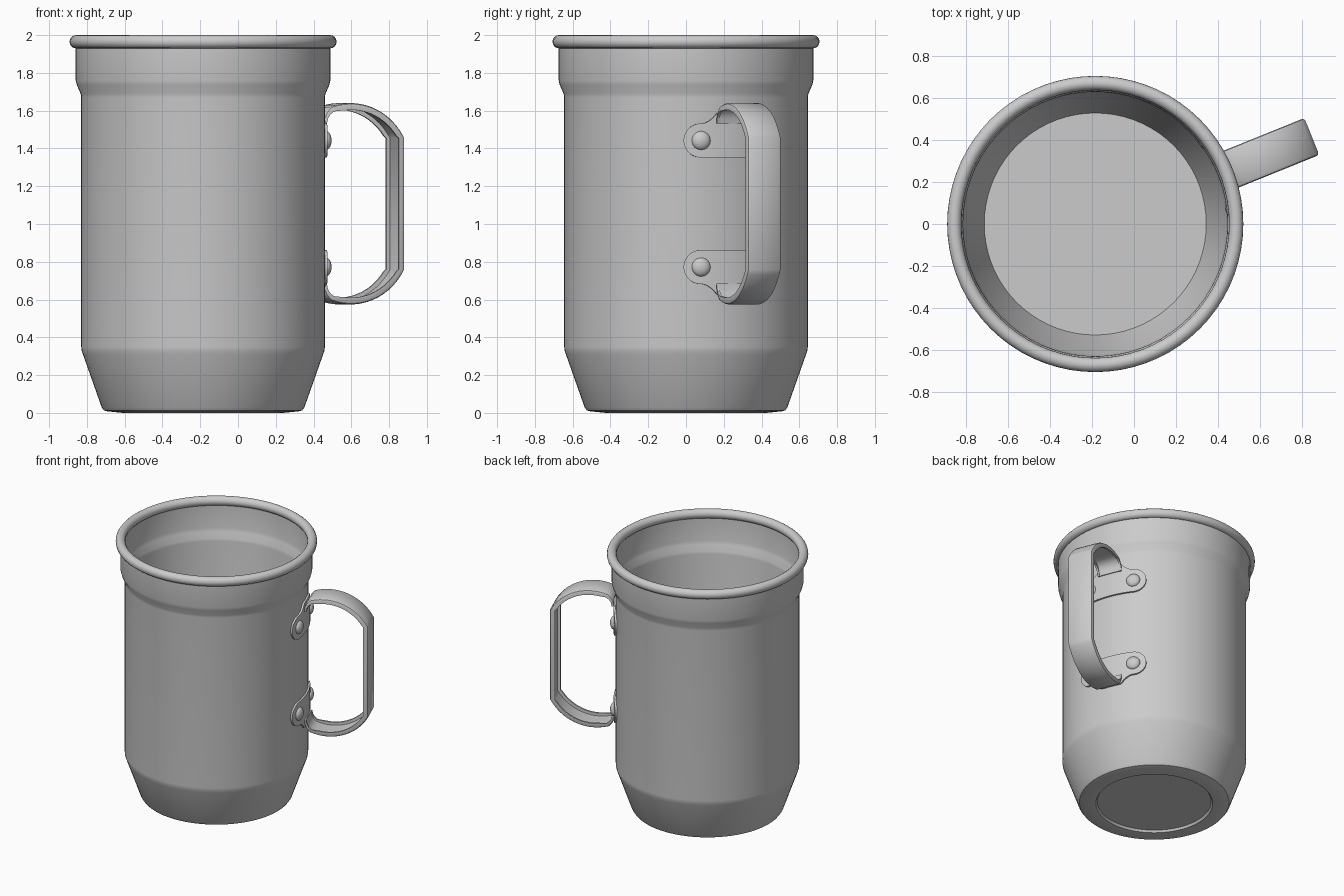
import bpy, bmesh
from math import sin, cos, pi, radians, sqrt
from mathutils import Vector, Matrix

if "Cube" in bpy.data.objects:
    bpy.data.objects.remove(bpy.data.objects["Cube"])

CX = -0.185            # cup axis
ANG = radians(22)      # handle direction
ZM = 1.107             # handle mid height
BODY_R = 0.645


def finish(bm, name, angle=35):
    bmesh.ops.remove_doubles(bm, verts=bm.verts, dist=1e-5)
    bmesh.ops.recalc_face_normals(bm, faces=bm.faces)
    me = bpy.data.meshes.new(name)
    bm.to_mesh(me)
    bm.free()
    ob = bpy.data.objects.new(name, me)
    bpy.context.collection.objects.link(ob)
    bpy.ops.object.select_all(action='DESELECT')
    ob.select_set(True)
    bpy.context.view_layer.objects.active = ob
    bpy.ops.object.shade_smooth_by_angle(angle=radians(angle))
    return ob


def polar(r, a, z):
    return Vector((CX + r * cos(a), r * sin(a), z))


def lathe(name, profile, n=72, closed=False):
    bm = bmesh.new()
    rings = [[bm.verts.new(polar(r, 2 * pi * i / n, z)) for i in range(n)] if r > 0
             else [bm.verts.new((CX, 0, z))] * n for r, z in profile]
    pairs = list(zip(rings, rings[1:]))
    if closed:
        pairs.append((rings[-1], rings[0]))
    for a, b in pairs:
        for i in range(n):
            j = (i + 1) % n
            bm.faces.new(list(dict.fromkeys((a[i], a[j], b[j], b[i]))))
    return finish(bm, name)


# Thin-walled cup: outside from the recessed base up, then back down the inside
outer = [(0, 0.018), (0.40, 0.018), (0.41, 0.002), (0.425, 0.0), (0.505, 0.008),
         (0.525, 0.013), (0.537, 0.03), (0.636, 0.31), (0.643, 0.33), (BODY_R, 0.35),
         (BODY_R, 1.67), (0.648, 1.69), (0.668, 1.735), (0.674, 1.76), (0.675, 1.95)]
inner = [(0.66, 1.95), (0.659, 1.76), (0.653, 1.735), (0.634, 1.69), (0.631, 1.67),
         (0.631, 0.35), (0.622, 0.31), (0.53, 0.035), (0, 0.035)]
lathe("cup_body", outer + inner)

# Rolled rim
lathe("rolled_rim", [(0.673 + 0.034 * cos(2 * pi * k / 16), 1.965 + 0.035 * sin(2 * pi * k / 16))
                     for k in range(16)], closed=True)

# Handle strap: channel section swept along an arched path, mirrored top to bottom
half = [(0.652, 1.53), (0.656, 1.565), (0.668, 1.592)]
half += [(0.81 + 0.344 * cos(radians(t)), 1.296 + 0.344 * sin(radians(t)))
         for t in [110 - 82.5 * k / 14 for k in range(15)]]
path = half + [(r, 2 * ZM - z) for r, z in reversed(half)]


def section(depth):
    w, t = 0.095, 0.014
    side = [(w - t, depth), (w, depth), (w, 0.014), (w - 0.004, 0.005), (w - 0.013, 0.0)]
    back = [(w - t, t)]
    return (side + [(-u, v) for u, v in reversed(side)]
            + [(-u, v) for u, v in back] + back)


bm = bmesh.new()
rings = []
last = len(path) - 1
for i, (r, z) in enumerate(path):
    p0, p1 = path[max(i - 1, 0)], path[min(i + 1, last)]
    t = Vector((p1[0] - p0[0], p1[1] - p0[1])).normalized()
    inward = Vector((t.y, -t.x))
    depth = 0.016 + 0.02 * min(1, min(i, last - i) / 5)
    ring = []
    for u, v in section(depth):
        base = polar(r + inward.x * v, ANG, z + inward.y * v)
        ring.append(bm.verts.new(base + Vector((-sin(ANG), cos(ANG), 0)) * u))
    rings.append(ring)
n = len(rings[0])
for a, b in zip(rings, rings[1:]):
    for k in range(n):
        bm.faces.new((a[k], a[(k + 1) % n], b[(k + 1) % n], b[k]))
bm.faces.new(rings[0])
bm.faces.new(rings[-1])
finish(bm, "handle_strap")


# Curved mounting lugs with rounded ears, wrapped around the cup
def lug(name, zc, sgn):
    ear, off, m = 0.09, 0.17, 48
    bm = bmesh.new()
    cols = []
    for i in range(m + 1):
        s = -(ear + off) * cos(pi * i / m)
        d = max(0, abs(s) - off)
        h = sqrt(max(ear * ear - d * d, 0))
        k = min(1, max(0, (0.17 - abs(s)) / 0.09))
        top = h + 0.06 * k * k
        col = []
        for rad in (BODY_R - 0.004, BODY_R + 0.014):
            for zz in (-h, top):
                col.append(bm.verts.new(polar(rad, ANG + s / BODY_R, zc + sgn * zz)))
        cols.append(col)
    for a, b in zip(cols, cols[1:]):
        for p, q in ((0, 1), (1, 3), (3, 2), (2, 0)):
            bm.faces.new((a[p], a[q], b[q], b[p]))
    finish(bm, name)


# Domed rivets
def rivet(name, a, z):
    bm = bmesh.new()
    bmesh.ops.create_uvsphere(bm, u_segments=24, v_segments=12, radius=1)
    m = (Matrix.Translation(polar(BODY_R + 0.01, a, z)) @ Matrix.Rotation(a, 4, 'Z')
         @ Matrix.Diagonal((0.03, 0.05, 0.05, 1)))
    bmesh.ops.transform(bm, matrix=m, verts=bm.verts)
    finish(bm, name)


for label, sgn in (("upper", 1), ("lower", -1)):
    zc = ZM + sgn * 0.335
    lug(label + "_handle_lug", zc, sgn)
    for side, d in (("front", -1), ("back", 1)):
        rivet(f"{label}_{side}_rivet", ANG + d * radians(15), zc)
